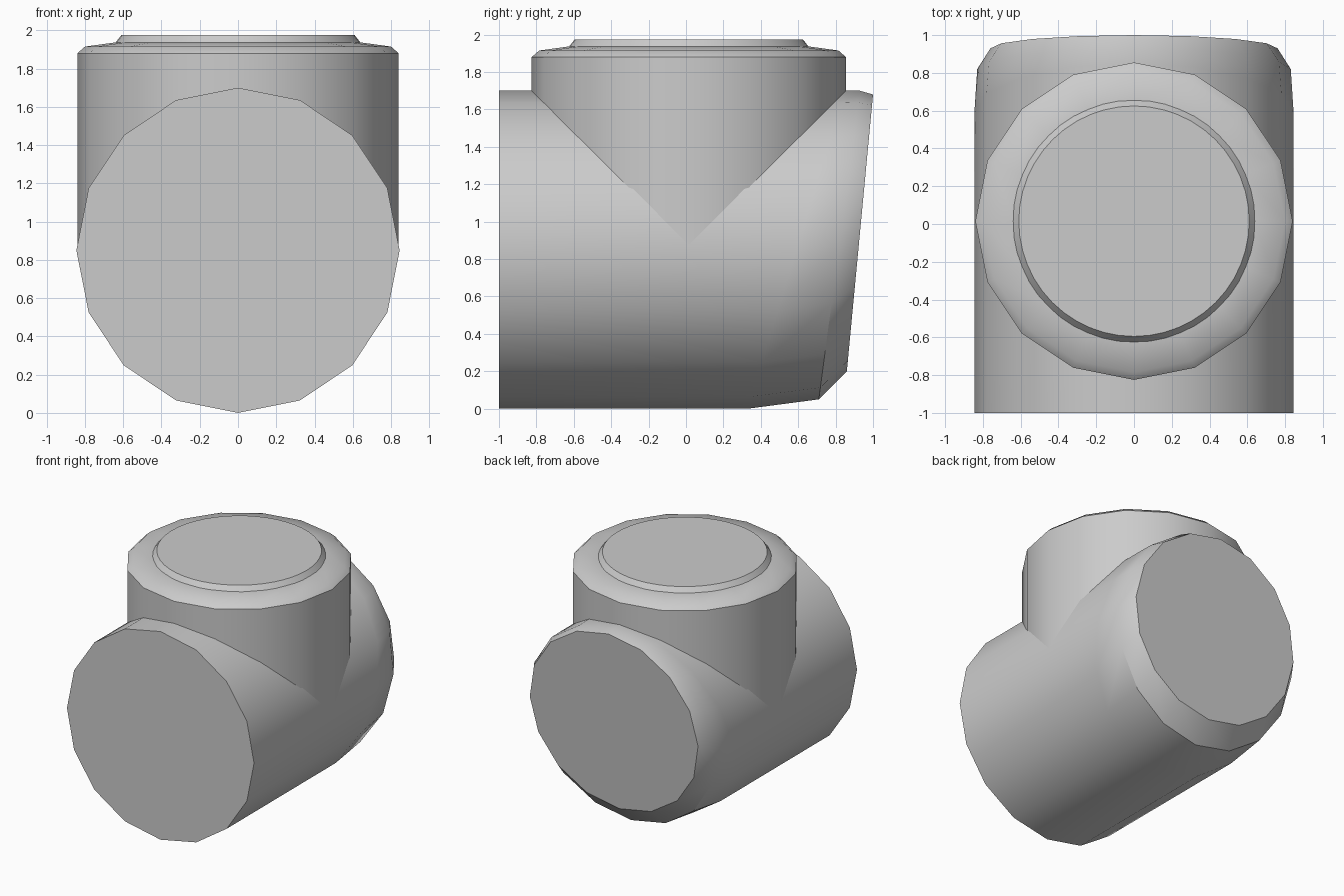
import bpy, bmesh, math
from math import sin, cos, pi

cube = bpy.data.objects.get("Cube")
if cube:
    bpy.data.objects.remove(cube)

GREY = (0.6, 0.6, 0.6, 1)
mat = bpy.data.materials.new("plain grey")
mat.use_nodes = True
mat.diffuse_color = GREY
mat.node_tree.nodes["Principled BSDF"].inputs["Base Color"].default_value = GREY


def loft(name, rings, angle=35):
    """Skin a list of equal-length point rings and close both ends."""
    bm = bmesh.new()
    loops = [[bm.verts.new(p) for p in ring] for ring in rings]
    n = len(loops[0])
    for a, b in zip(loops, loops[1:]):
        for i in range(n):
            j = (i + 1) % n
            bm.faces.new((a[i], a[j], b[j], b[i]))
    bm.faces.new(loops[0])
    bm.faces.new(loops[-1])
    bmesh.ops.recalc_face_normals(bm, faces=bm.faces)
    mesh = bpy.data.meshes.new(name)
    bm.to_mesh(mesh)
    bm.free()
    mesh.materials.append(mat)
    obj = bpy.data.objects.new(name, mesh)
    bpy.context.collection.objects.link(obj)
    bpy.ops.object.select_all(action="DESELECT")
    obj.select_set(True)
    bpy.context.view_layer.objects.active = obj
    bpy.ops.object.shade_smooth_by_angle(angle=math.radians(angle))
    return obj


def upright(radius, z, sides=16, y=0.015):
    return [(radius * cos(2 * pi * i / sides), y + radius * sin(2 * pi * i / sides), z)
            for i in range(sides)]


def slanted(rx, z_low, z_high, y_low, y_high, sides=16):
    """Upright ellipse whose y leans from its bottom to its top."""
    ring = []
    for i in range(sides):
        a = 2 * pi * i / sides
        t = (1 + sin(a)) / 2
        ring.append((rx * cos(a), y_low + (y_high - y_low) * t,
                     z_low + (z_high - z_low) * t))
    return ring


# Horizontal pipe with a leaning, rounded rear end
loft("main_pipe", [
    slanted(0.845, 0, 1.70, -1, -1),
    slanted(0.845, 0, 1.70, 0.33, 0.85),
    slanted(0.83, 0.05, 1.70, 0.71, 0.93),
    slanted(0.76, 0.20, 1.68, 0.86, 1.0),
])

# Vertical branch with a bevelled rim
loft("branch_pipe", [
    upright(0.84, 0.85),
    upright(0.84, 1.88),
    upright(0.80, 1.915),
    upright(0.64, 1.937),
])

# Raised round plate on the branch
loft("top_plate", [
    upright(0.645, 1.93, 48),
    upright(0.61, 1.975, 48),
])
